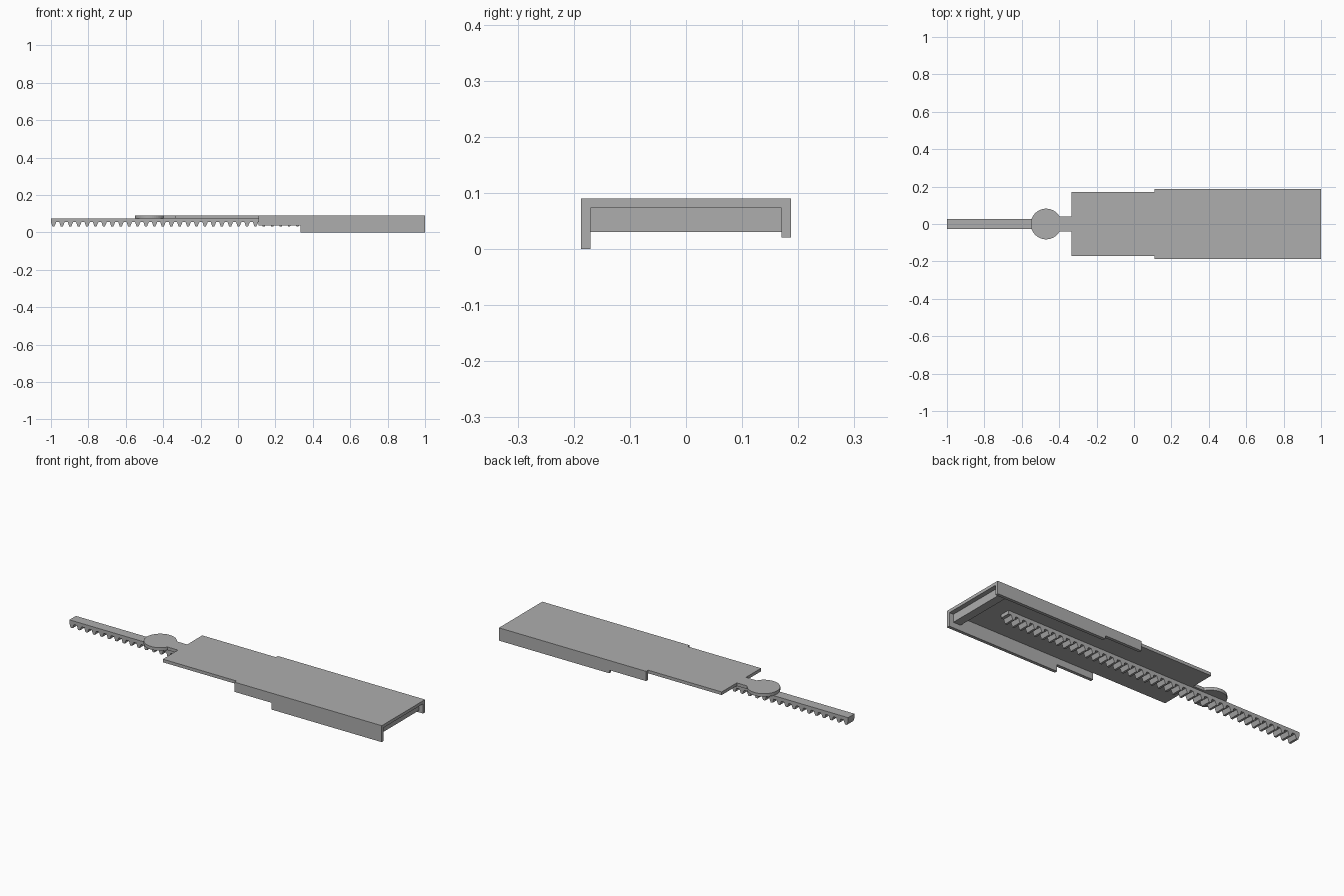
import bpy, bmesh, math

if "Cube" in bpy.data.objects:
    bpy.data.objects.remove(bpy.data.objects["Cube"])

grey = bpy.data.materials.new("plain grey")
grey.diffuse_color = (0.42, 0.42, 0.42, 1)
grey.use_nodes = True
grey.node_tree.nodes["Principled BSDF"].inputs["Base Color"].default_value = grey.diffuse_color


def extrude(name, points, axis, lo, hi):
    """Extrude an outline along z (points are x, y) or y (points are x, z)."""
    bm = bmesh.new()
    at = (lambda p, d: (p[0], p[1], d)) if axis == "z" else (lambda p, d: (p[0], d, p[1]))
    face = bm.faces.new([bm.verts.new(at(p, lo)) for p in points])
    ext = bmesh.ops.extrude_face_region(bm, geom=[face])
    verts = [v for v in ext["geom"] if isinstance(v, bmesh.types.BMVert)]
    shift = (0, 0, hi - lo) if axis == "z" else (0, hi - lo, 0)
    bmesh.ops.translate(bm, verts=verts, vec=shift)
    bmesh.ops.recalc_face_normals(bm, faces=bm.faces)
    mesh = bpy.data.meshes.new(name)
    bm.to_mesh(mesh)
    bm.free()
    mesh.materials.append(grey)
    obj = bpy.data.objects.new(name, mesh)
    bpy.context.collection.objects.link(obj)
    return obj


TOP, UNDER = 0.09, 0.073

# Top plate, neck and round tab share one outline
cx, r, neck = -0.47, 0.082, 0.04
a0 = math.asin(neck / r)
steps = 40
tab = [(cx + r * math.cos(a), r * math.sin(a))
       for a in (a0 + (2 * math.pi - 2 * a0) * i / steps for i in range(steps + 1))]
body = [(-0.335, -neck), (-0.335, -0.17), (0.11, -0.17), (1, -0.17),
        (1, 0.17), (0.11, 0.17), (-0.335, 0.17), (-0.335, neck)]
extrude("cover_plate", tab + body, "z", UNDER, TOP)

# Stepped side walls, the front one deeper than the back one
for name, lo, hi, bottom in (("front_wall", -0.187, -0.17, 0.0),
                             ("back_wall", 0.17, 0.187, 0.02)):
    outline = [(0.11, TOP), (0.11, 0.037), (0.333, 0.037),
               (0.333, bottom), (1, bottom), (1, TOP)]
    extrude(name, outline, "y", lo, hi)

# Cross bar under the far end
extrude("end_bar", [(0.93, 0.03), (0.975, 0.03), (0.975, UNDER), (0.93, UNDER)],
        "y", -0.17, 0.17)

# Toothed rack
x0, count, pitch = -1.0, 40, 0.045
root, tip = 0.054, 0.032
rack = [(x0, UNDER)]
for i in range(count):
    x = x0 + i * pitch
    rack += [(x + pitch * f, z) for f, z in
             ((0.0, root), (0.16, tip), (0.42, tip), (0.62, root))]
rack += [(x0 + count * pitch, root), (x0 + count * pitch, UNDER)]
extrude("toothed_rack", rack, "y", -0.028, 0.028)
